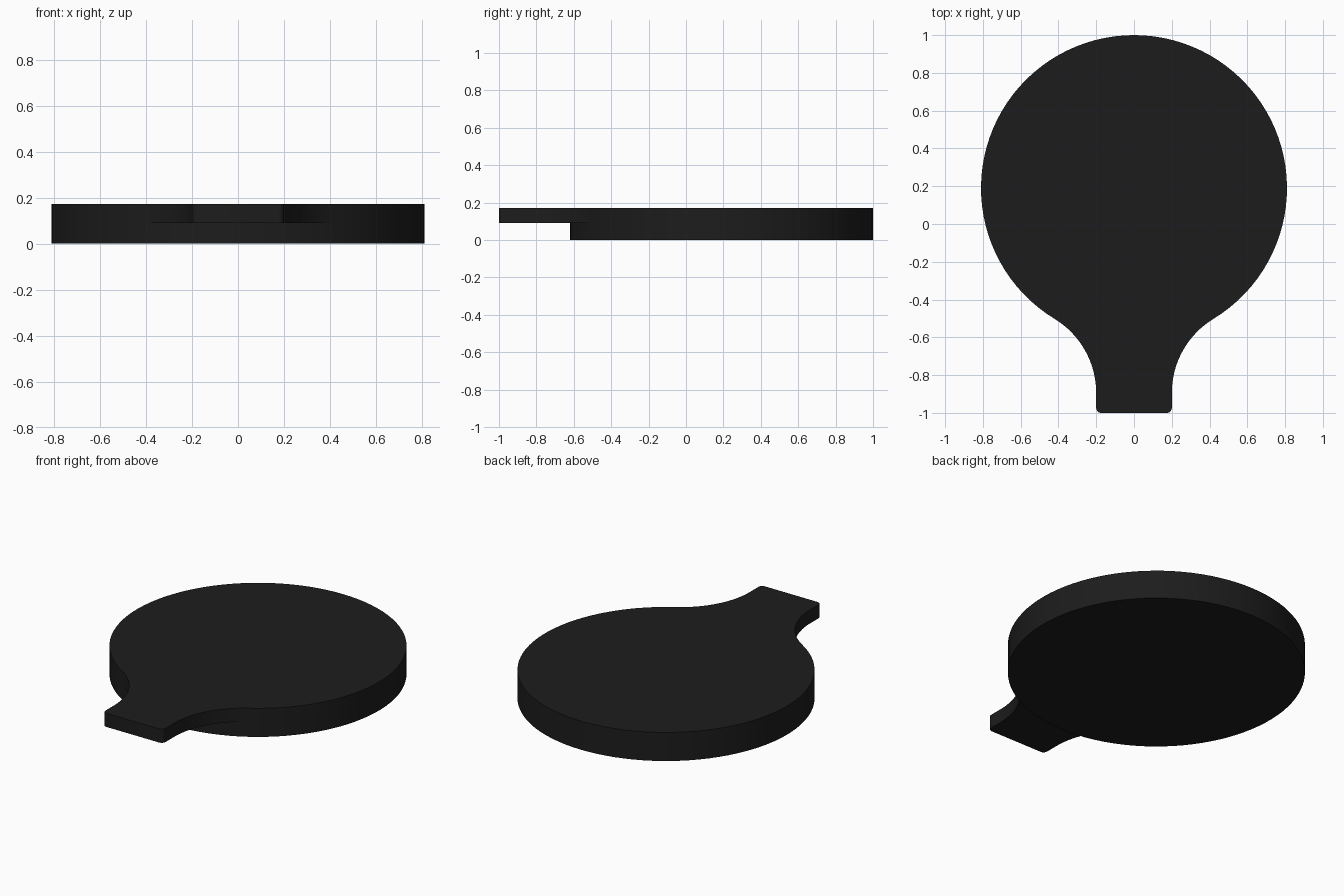
import bpy, bmesh, math

if "Cube" in bpy.data.objects:
    bpy.data.objects.remove(bpy.data.objects["Cube"])

R, CY = 0.81, 0.19           # disc radius and centre y
HW, FR, CR = 0.20, 0.46, 0.025  # handle half width, fillet radius, corner radius
Z0, ZM, ZT = 0.0, 0.09, 0.172   # base, handle underside, top


def arc(cx, cy, r, a0, a1, n):
    return [(cx + r * math.cos(a0 + (a1 - a0) * i / n),
             cy + r * math.sin(a0 + (a1 - a0) * i / n)) for i in range(n + 1)]


# Fillet centre: tangent to the disc and to the handle side
fx = HW + FR
fy = CY - math.sqrt((R + FR) ** 2 - fx ** 2)
t = math.atan2(fy - CY, fx)

# Outline pieces, all counter-clockwise
rim = arc(0, CY, R, t, math.pi - t, 80)
under = arc(0, CY, R, math.pi - t, 2 * math.pi + t, 16)[1:-1]
right = arc(HW - CR, -1 + CR, CR, -math.pi / 2, 0, 4)
right += arc(fx, fy, FR, math.pi, t + math.pi, 16)[:-1]
left = [(-x, y) for x, y in reversed(right)]
grip = left + right

bm = bmesh.new()


def ring(points, z):
    return [bm.verts.new((x, y, z)) for x, y in points]


def walls(low, high):
    for i in range(len(low) - 1):
        bm.faces.new((low[i], low[i + 1], high[i + 1], high[i]))


rim0, rim1, rim2 = (ring(rim, z) for z in (Z0, ZM, ZT))
und0, und1 = (ring(under, z) for z in (Z0, ZM))
grip1, grip2 = (ring(grip, z) for z in (ZM, ZT))

# Disc wall, wall below the handle, handle wall
walls(rim0, rim1)
walls(rim1, rim2)
walls([rim0[-1]] + und0 + [rim0[0]], [rim1[-1]] + und1 + [rim1[0]])
walls([rim1[-1]] + grip1 + [rim1[0]], [rim2[-1]] + grip2 + [rim2[0]])

# Top, base and handle underside
bm.faces.new(rim2 + grip2)
bm.faces.new(list(reversed(rim0 + und0)))
bm.faces.new([rim1[-1]] + und1 + [rim1[0]] + list(reversed(grip1)))
bmesh.ops.recalc_face_normals(bm, faces=bm.faces)

mesh = bpy.data.meshes.new("paddle_disc")
bm.to_mesh(mesh)
bm.free()
obj = bpy.data.objects.new("paddle_disc", mesh)
bpy.context.collection.objects.link(obj)

# Near-black material
mat = bpy.data.materials.new("black")
mat.diffuse_color = (0.012, 0.012, 0.012, 1)
mat.use_nodes = True
mat.node_tree.nodes["Principled BSDF"].inputs["Base Color"].default_value = mat.diffuse_color
mesh.materials.append(mat)

bpy.context.view_layer.objects.active = obj
obj.select_set(True)
bpy.ops.object.shade_smooth_by_angle(angle=math.radians(30))
